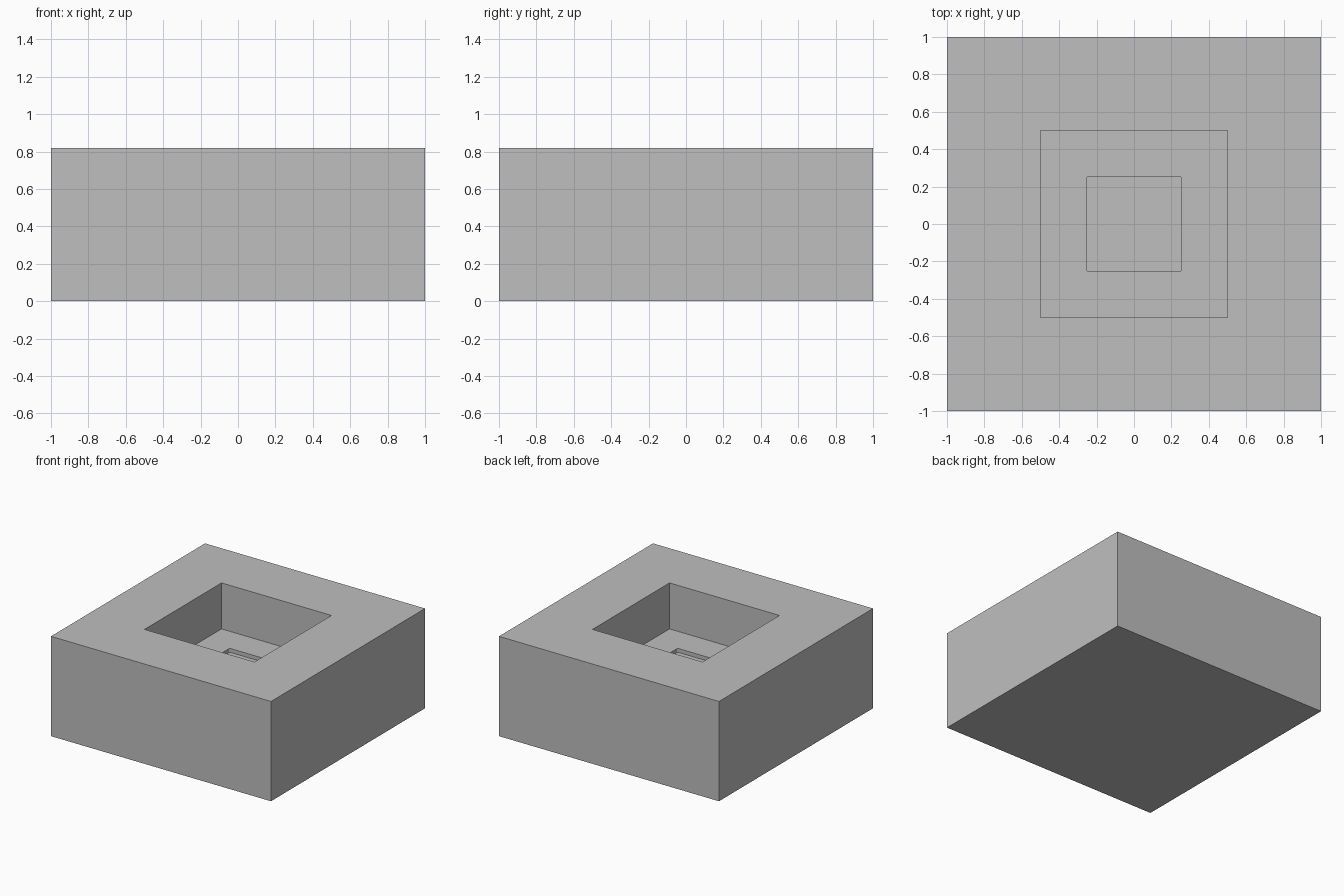
import bpy, bmesh, math

if "Cube" in bpy.data.objects:
    bpy.data.objects.remove(bpy.data.objects["Cube"])

HEIGHT = 0.82      # overall block height
POCKET_Z = 0.442   # floor of the large square pocket
RECESS_Z = 0.41    # floor of the small recess


def rounded_square(bm, half, z, radius=0.0, steps=4):
    """Vertex ring of a square, with optional rounded corners."""
    ring = []
    for k in range(4):
        a0 = k * math.pi / 2
        sx = 1 if k in (0, 3) else -1
        sy = 1 if k in (0, 1) else -1
        if radius == 0:
            ring.append(bm.verts.new((sx * half, sy * half, z)))
            continue
        for i in range(steps + 1):
            a = a0 + i / steps * math.pi / 2
            ring.append(bm.verts.new((sx * (half - radius) + radius * math.cos(a),
                                      sy * (half - radius) + radius * math.sin(a), z)))
    return ring


def bridge(bm, a, b):
    """Side walls or a flat frame between two rings."""
    n, m = len(a), len(b)
    per = m // n
    for k in range(n):
        j = (k + 1) % n
        if per == 1:
            bm.faces.new((a[k], a[j], b[j], b[k]))
        else:  # square corner to rounded corner: fan, then the straight strip
            s = b[k * per:(k + 1) * per]
            for i in range(per - 1):
                bm.faces.new((a[k], s[i + 1], s[i]))
            bm.faces.new((a[k], a[j], b[j * per], s[-1]))


bm = bmesh.new()
# Outer block, pocket and recess as nested rings
base = rounded_square(bm, 1.0, 0)
top = rounded_square(bm, 1.0, HEIGHT)
rim = rounded_square(bm, 0.5, HEIGHT)
pocket = rounded_square(bm, 0.5, POCKET_Z)
lip = rounded_square(bm, 0.255, POCKET_Z, 0.012)
floor = rounded_square(bm, 0.255, RECESS_Z, 0.012)
rings = [base, top, rim, pocket, lip, floor]
for a, b in zip(rings, rings[1:]):
    bridge(bm, a, b)
bm.faces.new(base)
bm.faces.new(floor)
bmesh.ops.recalc_face_normals(bm, faces=bm.faces)

mesh = bpy.data.meshes.new("pocketed_block")
bm.to_mesh(mesh)
bm.free()
block = bpy.data.objects.new("pocketed_block", mesh)
bpy.context.collection.objects.link(block)

grey = bpy.data.materials.new("grey")
grey.diffuse_color = (0.52, 0.52, 0.52, 1)
grey.use_nodes = True
grey.node_tree.nodes["Principled BSDF"].inputs["Base Color"].default_value = grey.diffuse_color
mesh.materials.append(grey)
